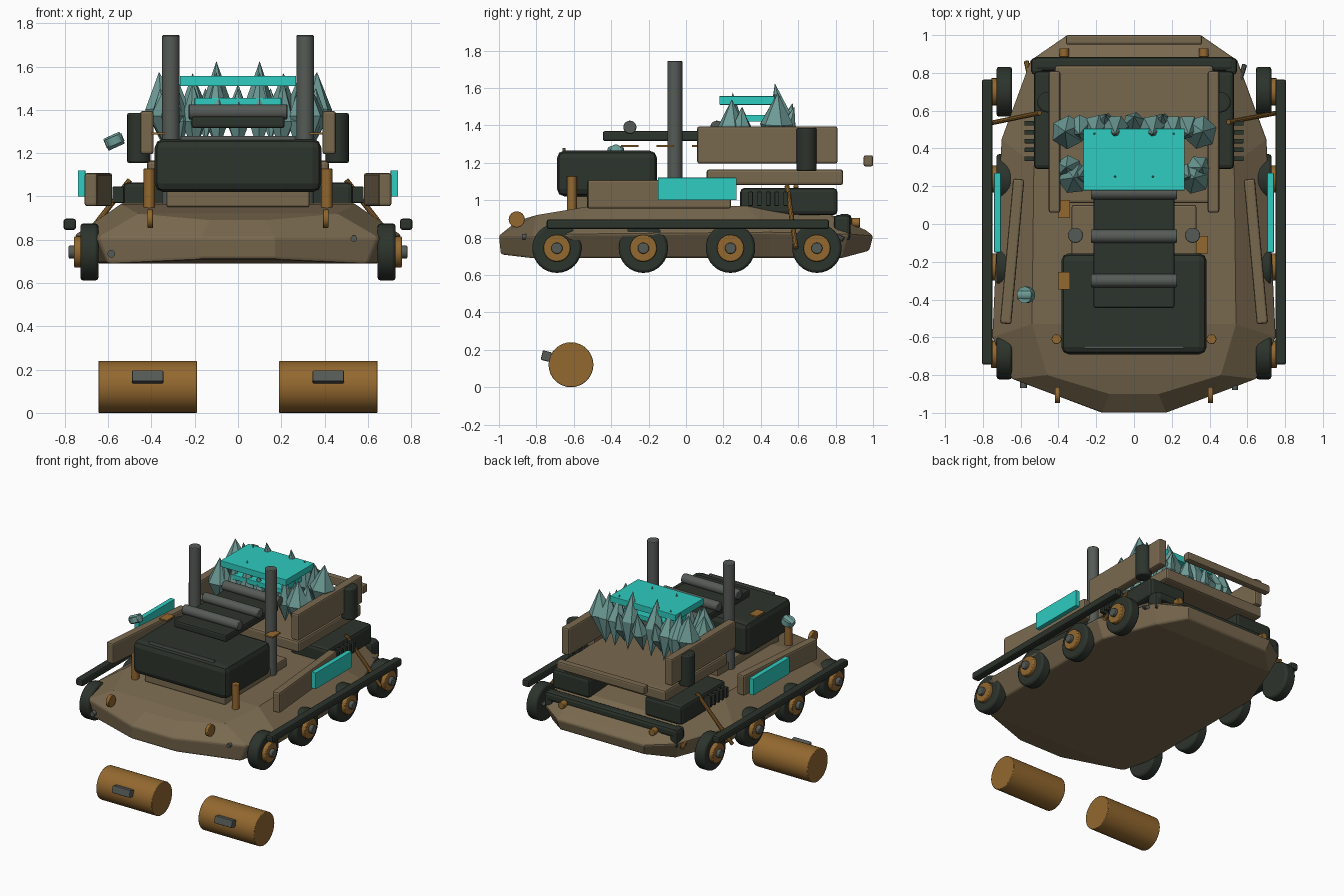
import bpy, bmesh, math, random
from mathutils import Vector, Matrix

if "Cube" in bpy.data.objects:
    bpy.data.objects.remove(bpy.data.objects["Cube"])
random.seed(4)

def lin(c):
    return c / 12.92 if c <= 0.04045 else ((c + 0.055) / 1.055) ** 2.4

def mat(name, hexa):
    m = bpy.data.materials.new(name)
    m.diffuse_color = [lin(int(hexa[i:i + 2], 16) / 255) for i in (0, 2, 4)] + [1]
    m.use_nodes = True
    m.node_tree.nodes["Principled BSDF"].inputs["Base Color"].default_value = m.diffuse_color
    return m

TAN = mat("tan_armour", "79694F")
DARK = mat("dark_green_black", "2C332C")
GRAY = mat("gun_gray", "565B57")
BRONZE = mat("bronze", "93682F")
CYAN = mat("cyan", "2ECCC0")
CRYSTAL = mat("crystal_teal", "6E9C97")

def finish(bm, name, m, bevel=0.0, smooth=False, segs=2):
    bmesh.ops.recalc_face_normals(bm, faces=bm.faces)
    me = bpy.data.meshes.new(name)
    bm.to_mesh(me)
    bm.free()
    me.materials.append(m)
    ob = bpy.data.objects.new(name, me)
    bpy.context.collection.objects.link(ob)
    if bevel:
        b = ob.modifiers.new("bevel", 'BEVEL')
        b.width, b.segments, b.limit_method = bevel, segs, 'ANGLE'
        b.angle_limit = math.radians(40)
    if smooth:
        bpy.ops.object.select_all(action='DESELECT')
        ob.select_set(True)
        bpy.context.view_layer.objects.active = ob
        bpy.ops.object.shade_smooth_by_angle(angle=math.radians(35))
    return ob

def box(name, m, x, y, z, bevel=0.008, rot=None):
    """Box from ranges, optionally turned about its centre."""
    c = Vector(((x[0] + x[1]) / 2, (y[0] + y[1]) / 2, (z[0] + z[1]) / 2))
    bm = bmesh.new()
    bmesh.ops.create_cube(bm, size=1, matrix=Matrix.Diagonal(
        (x[1] - x[0], y[1] - y[0], z[1] - z[0], 1)))
    if rot:
        bmesh.ops.transform(bm, matrix=Matrix.Rotation(rot[0], 4, rot[1]), verts=bm.verts)
    bmesh.ops.translate(bm, vec=c, verts=bm.verts)
    return finish(bm, name, m, bevel)

def rod(name, m, a, b, r, segs=24, bevel=0.0):
    """Cylinder between two points."""
    a, b = Vector(a), Vector(b)
    d = b - a
    bm = bmesh.new()
    bmesh.ops.create_cone(bm, cap_ends=True, segments=segs, radius1=r, radius2=r, depth=d.length,
                          matrix=Matrix.Translation((a + b) / 2) @ d.to_track_quat('Z', 'Y').to_matrix().to_4x4())
    return finish(bm, name, m, bevel, True)

def span(s, a, b):
    return (min(s * a, s * b), max(s * a, s * b))

# Hull: bottom, waist and deck rings, right half mirrored to the left
rings = [
    [(.17, -.99, .71), (.60, -.82, .69), (.65, -.62, .69), (.65, .45, .69), (.50, .83, .69), (.34, .98, .73)],
    [(.17, -1.0, .81), (.65, -.82, .81), (.755, -.60, .82), (.705, .45, .83), (.55, .87, .82), (.36, 1.0, .81)],
    [(.13, -.90, .89), (.46, -.80, .92), (.54, -.53, .965), (.53, .32, .97), (.45, .76, .93), (.34, .96, .84)],
]
bm = bmesh.new()
loops, n = [], 6
for ring in rings:
    right = [bm.verts.new(p) for p in ring]
    left = [bm.verts.new((-p[0], p[1], p[2])) for p in ring]
    loops.append(right + left[::-1])
for lo, hi in zip(loops, loops[1:]):
    for i in range(2 * n):
        j = (i + 1) % (2 * n)
        bm.faces.new((lo[i], lo[j], hi[j], hi[i]))
for lp in (loops[0], loops[2]):
    for i in range(n - 1):
        bm.faces.new((lp[i], lp[i + 1], lp[2 * n - 2 - i], lp[2 * n - 1 - i]))
finish(bm, "hull", TAN, 0.012)

# Centre machinery: front engine box, conveyor, rollers
box("front_engine_box", DARK, (-.385, .385), (-.69, -.155), (1.02, 1.265), .04)
box("engine_box_trim", GRAY, (-.265, .265), (-.66, -.645), (1.26, 1.28), .003)
box("engine_plinth", TAN, (-.33, .33), (-.62, .1), (.95, 1.03), .01).hide_render = False
box("conveyor_belt", DARK, (-.215, .215), (-.445, .17), (1.315, 1.37), .012)
for y in (-.30, -.065, .165):
    rod("conveyor_roller", GRAY, (-.228, y, 1.39), (.228, y, 1.39), .035, bevel=.005)
for x, y in ((-.37, .08), (.36, -.11), (-.37, -.30)):
    box("bronze_tab", BRONZE, (x - .032, x + .032), (y - .047, y + .047), (1.285, 1.295), 0)

# Cargo bed, tail bar and rear bumper
box("cargo_bed", TAN, (-.42, .42), (.11, .84), (1.08, 1.165), .015)
box("tail_bar", TAN, (-.36, .36), (.95, 1.0), (1.18, 1.24), .01)
box("rear_bumper", DARK, (-.53, .53), (.81, .885), (.86, .925), .02)

# Mirrored parts
for s in (-1, 1):
    box("bed_side_wall", TAN, span(s, .39, .452), (.06, .81), (1.195, 1.395), .012)
    rod("side_canister", DARK, (s * .458, .645, 1.155), (s * .458, .645, 1.385), .054, bevel=.008)
    rod("exhaust_stack", GRAY, (s * .31, -.06, .96), (s * .31, -.06, 1.745), .04, bevel=.005)
    box("rear_engine_block", DARK, span(s, .225, .53), (.29, .81), (.92, 1.065), .022)
    box("bumper_end", DARK, span(s, .48, .545), (.79, .88), (.785, .92), .02)
    for i in range(5):
        y = .345 + i * .047
        box("cooling_fin", GRAY if i > 9 else DARK, span(s, .52, .58), (y - .012, y + .012), (.97, 1.045), .003)
    box("side_sponson", TAN, (s * .645 - .03, s * .645 + .03), (-.53, .24), (.955, 1.108), .012,
        (s * math.radians(5.2), 'Z'))
    box("side_glow_panel", CYAN, span(s, .705, .74), (-.15, .27), (1.0, 1.12), .002)
    box("side_rail", DARK, span(s, .748, .806), (-.745, .765), (.845, .897), .012)
    rod("front_post", BRONZE, (s * .41, -.61, .93), (s * .41, -.61, 1.13), .026, 16, .004)
    rod("bow_disc", BRONZE, (s * .392, -.905, .897), (s * .418, -.905, .897), .043, 24, .004)
    rod("rear_lamp", BRONZE, (s * .37, .885, .88), (s * .37, .93, .88), .025, 16, .003)
    # wheels: tyre, hub, axle cap
    for y in (-.69, -.228, .238, .70):
        rod("wheel_tyre", DARK, (s * .645, y, .743), (s * .728, y, .743), .132, 32, .014)
        rod("wheel_hub", BRONZE, (s * .70, y, .743), (s * .757, y, .743), .072, 24, .006)
        rod("axle_cap", GRAY, (s * .74, y, .743), (s * .782, y, .743), .03, 16, .005)
    # fuel drum under the nose with its handle
    rod("ground_drum", BRONZE, (s * .19, -.615, .12), (s * .645, -.615, .12), .12, 32, .004)
    box("drum_handle", GRAY, span(s, .345, .49), (-.772, -.722), (.14, .192), .006, (math.radians(-14), 'X'))

# Slanted struts, bolts, hull-end pins, lamp
rod("strut_right", BRONZE, (.50, .54, 1.075), (.755, .588, .745), .013, 10)
rod("strut_left", BRONZE, (-.50, .588, 1.075), (-.755, .535, .745), .013, 10)
rod("hull_bolt", GRAY, (-.585, -.80, .735), (-.585, -.868, .735), .018, 12)
rod("hull_bolt", GRAY, (.535, -.80, .805), (.535, -.878, .805), .015, 12)
rod("rear_pin", BRONZE, (-.57, .86, .79), (-.55, .77, .83), .014, 10)
rod("rear_pin", GRAY, (.585, .84, .79), (.56, .76, .83), .014, 10)
rod("spot_lamp", CRYSTAL, (-.61, -.375, 1.238), (-.535, -.375, 1.272), .03, 16, .004)
rod("spot_lamp_lens", CRYSTAL, (-.565, -.375, 1.24), (-.58, -.375, 1.275), .044, 16)

# Crystal load: sharp bipyramids around and through two glowing slabs
box("glow_slab_top", CYAN, (-.268, .268), (.178, .505), (1.51, 1.556), .003)
box("glow_slab_lower", CYAN, (-.2, .2), (.22, .46), (1.42, 1.455), .003)

def crystal(tip, foot, r, waist=.42):
    bm = bmesh.new()
    tip, foot = Vector(tip), Vector(foot)
    c = foot.lerp(tip, waist)
    q = (tip - foot).to_track_quat('Z', 'Y')
    a0 = random.uniform(0, 1)
    ring = [bm.verts.new(c + q @ Vector((r * math.cos(a0 + k * math.tau / 6), r * math.sin(a0 + k * math.tau / 6), 0)))
            for k in range(6)]
    t, f = bm.verts.new(tip), bm.verts.new(foot)
    for k in range(6):
        bm.faces.new((ring[k], ring[(k + 1) % 6], t))
        bm.faces.new((ring[(k + 1) % 6], ring[k], f))
    finish(bm, "crystal", CRYSTAL)

for s in (-1, 1):
    crystal((s * .365, .49, 1.575), (s * .33, .48, 1.2), .09, .55)
    crystal((s * .32, .245, 1.54), (s * .32, .24, 1.2), .085, .5)
    crystal((s * .36, .30, 1.50), (s * .33, .29, 1.22), .07, .5)
    for x in (.10, .21, .29):
        crystal((s * x, .475, 1.625 if x == .10 else 1.57), (s * x * .95, .545, 1.22), .07, .5)
        crystal((s * x, .25, 1.575 if x == .10 else 1.53), (s * x * .95, .265, 1.2), .062, .45)
    crystal((s * .15, .58, 1.50), (s * .15, .50, 1.25), .05, .5)
crystal((0, .57, 1.52), (0, .50, 1.22), .06, .5)
crystal((0, .24, 1.50), (0, .26, 1.2), .06, .5)
